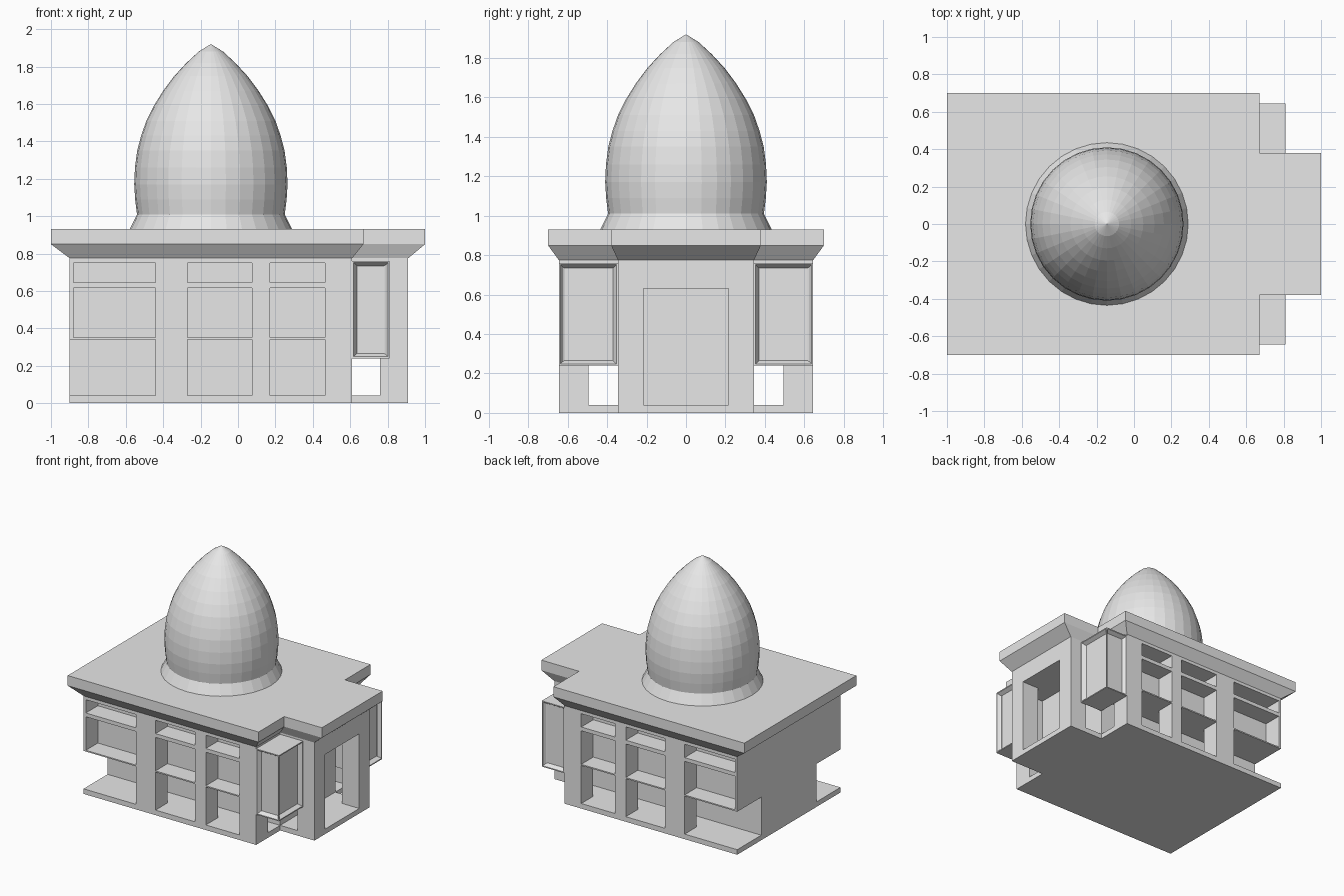
import bpy, bmesh

cube = bpy.data.objects.get("Cube")
if cube:
    bpy.data.objects.remove(cube, do_unlink=True)

stone = bpy.data.materials.new("pale_stone")
stone.use_nodes = True
GREY = (0.8, 0.8, 0.8, 1)
stone.diffuse_color = GREY
stone.node_tree.nodes["Principled BSDF"].inputs["Base Color"].default_value = GREY


def finish(bm, name):
    bmesh.ops.recalc_face_normals(bm, faces=bm.faces)
    mesh = bpy.data.meshes.new(name)
    bm.to_mesh(mesh)
    bm.free()
    mesh.materials.append(stone)
    obj = bpy.data.objects.new(name, mesh)
    bpy.context.collection.objects.link(obj)
    return obj


def box_bm(x0, x1, y0, y1, z0, z1):
    bm = bmesh.new()
    bmesh.ops.create_cube(bm, size=1)
    for v in bm.verts:
        v.co.x = x1 if v.co.x > 0 else x0
        v.co.y = y1 if v.co.y > 0 else y0
        v.co.z = z1 if v.co.z > 0 else z0
    return bm


def tee(back, shoulder, front, wide, narrow):
    """Half of the stepped plan, mirrored into a closed outline."""
    half = [(back, wide), (shoulder, wide), (shoulder, narrow), (front, narrow)]
    return half + [(x, -y) for x, y in reversed(half)]


def loft(name, levels):
    """Closed solid through matching outlines at rising heights."""
    bm = bmesh.new()
    rings = [[bm.verts.new((x, y, z)) for x, y in plan] for plan, z in levels]
    for low, high in zip(rings, rings[1:]):
        for i in range(len(low)):
            j = (i + 1) % len(low)
            bm.faces.new((low[i], low[j], high[j], high[i]))
    bm.faces.new(rings[0])
    bm.faces.new(rings[-1])
    return finish(bm, name)


def cut(target, *bounds):
    cutter = finish(box_bm(*bounds), "cutter")
    cutter.hide_render = True
    mod = target.modifiers.new("opening", 'BOOLEAN')
    mod.operation = 'DIFFERENCE'
    mod.solver = 'EXACT'
    mod.object = cutter
    bpy.context.view_layer.objects.active = target
    bpy.ops.object.modifier_apply(modifier=mod.name)
    bpy.data.objects.remove(cutter, do_unlink=True)


# Main block with its porch
BACK, SHOULDER, FRONT, WIDE, NARROW = -0.9, 0.61, 0.91, 0.645, 0.345
FLOOR, WALL, OUT = 0.04, 0.15, 0.1
wall_plan = tee(BACK, SHOULDER, FRONT, WIDE, NARROW)
walls = loft("walls", [(wall_plan, 0), (wall_plan, 0.78)])

# Arcades and window recesses along both long sides
columns = [(-0.88, -0.44), (-0.27, 0.075), (0.17, 0.465)]
rows = [(FLOOR, 0.34), (0.35, 0.615), (0.645, 0.75)]
for side in (-1, 1):
    def span(a, b):
        return sorted((side * a, side * b))
    cut(walls, BACK - OUT, SHOULDER + 0.02, *span(NARROW, WIDE - WALL), *rows[0])
    for x0, x1 in columns:
        for z0, z1 in rows:
            ground = z0 == FLOOR
            left = BACK - OUT if ground and x0 < -0.5 else x0
            depth = WALL + 0.01 if ground else WALL
            cut(walls, left, x1, *span(WIDE - depth, WIDE + OUT), z0, z1)

# Porch passage and doorway
cut(walls, SHOULDER, FRONT - WALL, -NARROW - OUT, NARROW + OUT, FLOOR, 0.63)
cut(walls, FRONT - WALL - 0.02, FRONT + OUT, -0.215, 0.215, FLOOR, 0.63)

# Flared cornice and flat roof
roof_plan = tee(-1, 0.67, 1, 0.7, 0.38)
loft("cornice_roof", [(wall_plan, 0.775), (roof_plan, 0.85), (roof_plan, 0.93)])

# Projecting corner windows with sunken panels
for side, label in ((1, "left"), (-1, "right")):
    y0, y1 = sorted((side * NARROW, side * WIDE))
    bm = box_bm(SHOULDER, 0.81, y0, y1, 0.24, 0.76)
    bm.normal_update()
    faces = [f for f in bm.faces if f.normal.x > 0.9 or f.normal.y * side > 0.9]
    bmesh.ops.inset_individual(bm, faces=faces, thickness=0.012)
    bmesh.ops.inset_individual(bm, faces=faces, thickness=0.025, depth=-0.03)
    finish(bm, label + "_corner_window")

# Pointed dome on a flared collar
profile = [(0.435, 0.93), (0.395, 1.01), (0.405, 1.09), (0.41, 1.17),
           (0.406, 1.26), (0.394, 1.35), (0.373, 1.43), (0.345, 1.51),
           (0.305, 1.59), (0.255, 1.67), (0.195, 1.75), (0.13, 1.82),
           (0.065, 1.88), (0, 1.92)]
CENTRE = -0.145
bm = bmesh.new()
points = [bm.verts.new((CENTRE + r, 0, z)) for r, z in profile]
edges = [bm.edges.new(pair) for pair in zip(points, points[1:])]
bmesh.ops.spin(bm, geom=points + edges, cent=(CENTRE, 0, 0), axis=(0, 0, 1),
               angle=6.2831853, steps=32, use_merge=True)
bmesh.ops.remove_doubles(bm, verts=bm.verts, dist=0.0005)
finish(bm, "dome")
